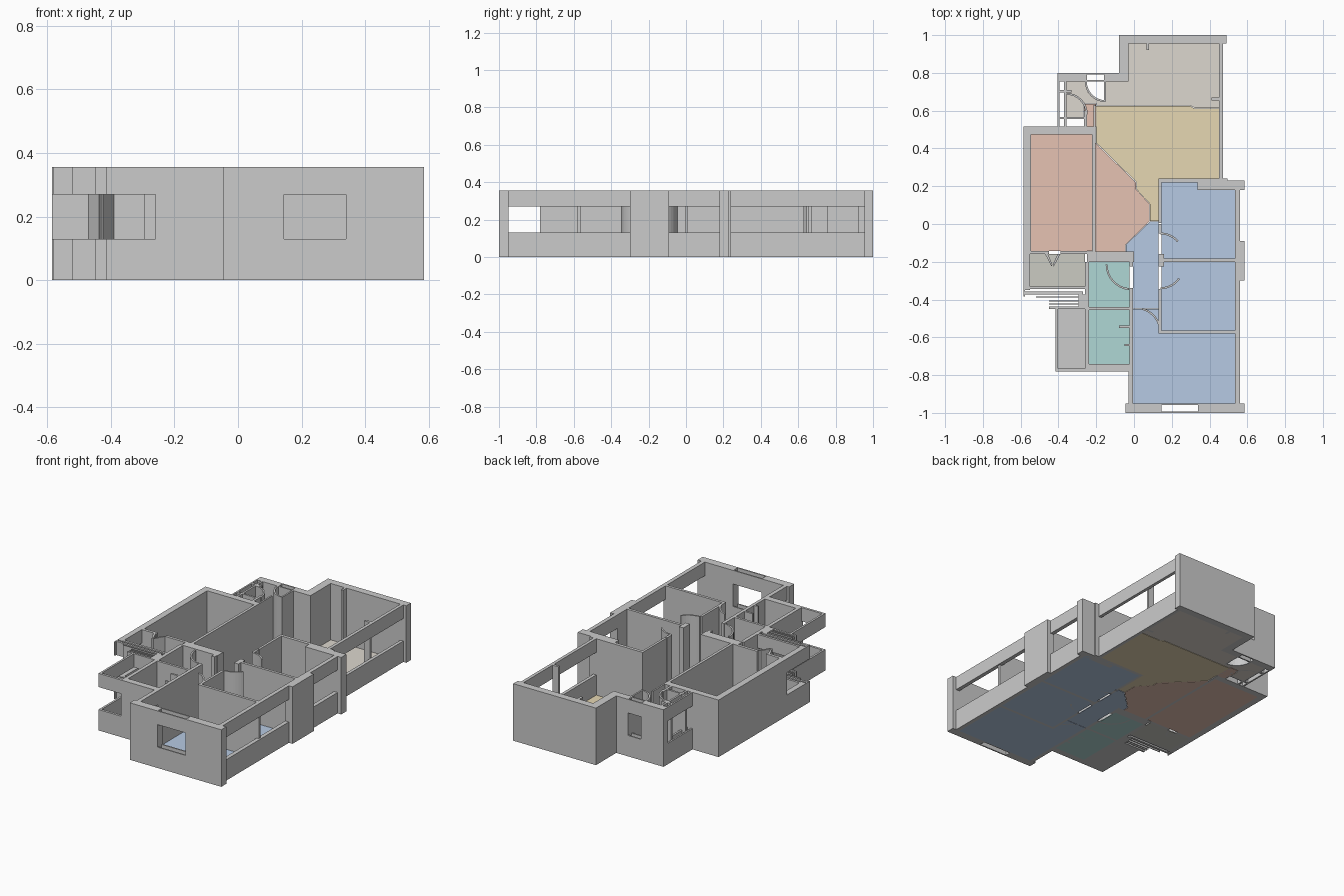
import bpy, bmesh, math

H, SILL, HEAD, FLOOR = 0.355, 0.13, 0.27, 0.004


def prism(name, pts, z0, z1, mat=None):
    bm = bmesh.new()
    face = bm.faces.new([bm.verts.new((x, y, z0)) for x, y in pts])
    top = bmesh.ops.extrude_face_region(bm, geom=[face])["geom"]
    bmesh.ops.translate(bm, vec=(0, 0, z1 - z0),
                        verts=[g for g in top if isinstance(g, bmesh.types.BMVert)])
    bmesh.ops.recalc_face_normals(bm, faces=bm.faces)
    me = bpy.data.meshes.new(name)
    bm.to_mesh(me)
    bm.free()
    ob = bpy.data.objects.new(name, me)
    bpy.context.collection.objects.link(ob)
    if mat:
        me.materials.append(mat)
    return ob


def rect(x0, x1, y0, y1):
    return [(x0, y0), (x1, y0), (x1, y1), (x0, y1)]


def wall(name, x0, x1, y0, y1, open_band=False):
    r = rect(x0, x1, y0, y1)
    if open_band:
        prism(name + "_sill", r, 0, SILL)
        prism(name + "_lintel", r, HEAD, H)
    else:
        prism(name, r, 0, H)


def window_wall(name, x0, x1, y0, y1, w0, w1, skin=0.008):
    # solid ends, hollow two-skin panels above and below the opening
    wall(name + "_left", x0, w0, y0, y1)
    wall(name + "_right", w1, x1, y0, y1)
    wall(name + "_outer", w0, w1, y0, y0 + skin, True)
    wall(name + "_inner", w0, w1, y1 - skin, y1, True)


def arc(name, cx, cy, r, a0, a1, t=0.01, n=8):
    # thin curved wall marking a door swing
    ang = [math.radians(a0 + (a1 - a0) * i / n) for i in range(n + 1)]
    pts = [(cx + r * math.cos(a), cy + r * math.sin(a)) for a in ang]
    pts += [(cx + (r - t) * math.cos(a), cy + (r - t) * math.sin(a)) for a in reversed(ang)]
    prism(name, pts, 0, H)


def material(name, rgb):
    m = bpy.data.materials.new(name)
    m.diffuse_color = (*rgb, 1)
    return m


# Outer walls, back rooms
wall("back_wall", -0.08, 0.49, 0.955, 1.0)
wall("back_left_wall", -0.08, -0.03, 0.755, 0.955)
window_wall("entry_wall", -0.405, -0.08, 0.755, 0.80, -0.25, -0.16)
wall("back_right_wall", 0.45, 0.47, 0.24, 0.955, True)
wall("back_stub", 0.065, 0.08, 0.92, 0.955)
wall("right_stub", 0.41, 0.45, 0.655, 0.67)
wall("step_wall_inner", 0.13, 0.335, 0.22, 0.24)
wall("step_wall_outer", 0.335, 0.585, 0.18, 0.23)
wall("step_wall_cap", 0.335, 0.495, 0.23, 0.24)

# Outer walls, front rooms
wall("right_wall_a", 0.535, 0.56, -0.09, 0.18, True)
wall("right_column", 0.535, 0.585, -0.30, -0.09)
wall("right_wall_b", 0.535, 0.56, -0.95, -0.30, True)
window_wall("front_wall", -0.045, 0.585, -1.0, -0.95, 0.145, 0.34)
wall("front_left_wall_open", -0.03, -0.005, -0.95, -0.78, True)
wall("front_left_wall", -0.025, -0.005, -0.74, -0.34)
wall("bath_front_wall", -0.26, -0.005, -0.78, -0.74)
wall("bath_left_wall", -0.26, -0.238, -0.74, -0.20)

# Left room
wall("left_wall", -0.585, -0.545, -0.16, 0.515)
wall("left_back_wall", -0.545, -0.205, 0.475, 0.515)
wall("left_room_partition", -0.222, -0.205, -0.145, 0.475)
wall("left_room_front_a", -0.545, -0.45, -0.16, -0.142)
wall("left_room_front_b", -0.39, -0.25, -0.16, -0.142)
prism("balcony_door_a", [(-0.47, -0.16), (-0.455, -0.16), (-0.432, -0.215), (-0.437, -0.225)], 0, H)
prism("balcony_door_b", [(-0.405, -0.16), (-0.39, -0.16), (-0.425, -0.225), (-0.43, -0.215)], 0, H)
wall("hall_thick_wall", -0.25, 0.0, -0.20, -0.145)
wall("hall_end_wall", -0.025, -0.005, -0.225, -0.20)

# Balconies with open bands
wall("upper_balcony_left", -0.585, -0.55, -0.35, -0.16, True)
wall("upper_balcony_front", -0.55, -0.26, -0.345, -0.33, True)
wall("upper_balcony_rail_a", -0.585, -0.27, -0.372, -0.358, True)
wall("upper_balcony_corner", -0.585, -0.578, -0.385, -0.35, True)
for i, y in enumerate((-0.385, -0.405, -0.42)):
    wall(f"upper_balcony_rail_{i + 2}", -0.45 - 0.07 * (i == 0), -0.29, y - 0.005, y, True)
wall("balcony_post", -0.295, -0.26, -0.44, -0.372)
wall("lower_balcony_back", -0.45, -0.26, -0.45, -0.437, True)
wall("lower_balcony_left", -0.415, -0.402, -0.78, -0.45, True)
wall("lower_balcony_front", -0.402, -0.26, -0.78, -0.765, True)

# Interior partitions
wall("bath_divider", -0.238, -0.025, -0.455, -0.44)
wall("bed_partition_a", 0.13, 0.145, 0.005, 0.22)
wall("bed_partition_a2", 0.13, 0.145, -0.05, 0.0)
wall("bed_partition_b", 0.13, 0.145, -0.58, -0.345)
wall("bed_divider", 0.145, 0.545, -0.20, -0.183)
wall("bed_divider_end", 0.13, 0.16, -0.225, -0.16)
wall("bed_divider_front", 0.145, 0.55, -0.58, -0.563)
wall("bath_stub_a", -0.08, -0.025, -0.55, -0.538)
wall("bath_stub_b", -0.05, -0.025, -0.645, -0.635)

# Door swings
arc("bed_door_a", 0.14, -0.17, 0.125, 40, 90)
arc("bed_door_b", 0.14, -0.22, 0.125, 270, 325)
arc("bath_door", -0.015, -0.215, 0.135, 180, 265)
arc("front_room_door", 0.01, -0.575, 0.135, 10, 75)
arc("entry_door", -0.15, 0.755, 0.11, 180, 270)
wall("entry_door_leaf", -0.158, -0.148, 0.65, 0.755)
arc("closet_door", -0.36, 0.58, 0.115, 0, 90)

# Entry shaft and closet
wall("shaft_outer", -0.405, -0.395, 0.515, 0.755, True)
wall("shaft_inner", -0.37, -0.358, 0.515, 0.755, True)
wall("shaft_cross_a", -0.395, -0.33, 0.695, 0.71)
wall("shaft_cross_b", -0.395, -0.26, 0.555, 0.567)
wall("closet_side", -0.265, -0.25, 0.515, 0.60)
wall("entry_side", -0.215, -0.205, 0.515, 0.63)

# Coloured floors
orange = material("orange_floor", (0.79, 0.54, 0.45))
yellow = material("yellow_floor", (0.79, 0.68, 0.45))
blue = material("blue_floor", (0.47, 0.59, 0.77))
teal = material("teal_floor", (0.43, 0.68, 0.66))
beige = material("beige_floor", (0.72, 0.68, 0.62))
olive = material("olive_floor", (0.60, 0.60, 0.54))
grey = material("grey_floor", (0.52, 0.52, 0.52))
floors = [
    ("left_room_floor", rect(-0.545, -0.222, -0.142, 0.475), orange),
    ("passage_floor", [(-0.205, -0.145), (-0.045, -0.145), (-0.045, -0.11), (0.083, 0.015),
                       (0.083, 0.105), (0.01, 0.185), (0.01, 0.22), (-0.205, 0.43)], orange),
    ("entry_floor", rect(-0.265, -0.2, 0.515, 0.635), orange),
    ("living_floor", [(-0.2, 0.43), (0.012, 0.222), (0.012, 0.185), (0.085, 0.105), (0.085, 0.017),
                      (0.13, 0.017), (0.13, 0.24), (0.45, 0.24), (0.45, 0.612), (0.32, 0.612),
                      (0.295, 0.625), (-0.2, 0.625)], yellow),
    ("back_room_floor", [(-0.36, 0.567), (-0.267, 0.567), (-0.267, 0.637), (-0.198, 0.637),
                         (-0.198, 0.628), (0.295, 0.628), (0.32, 0.615), (0.45, 0.615),
                         (0.45, 0.955), (-0.03, 0.955), (-0.03, 0.755), (-0.15, 0.755),
                         (-0.15, 0.645), (-0.205, 0.66), (-0.245, 0.70), (-0.26, 0.755),
                         (-0.36, 0.755)], beige),
    ("hall_floor", [(-0.005, -0.448), (0.13, -0.448), (0.13, 0.013), (0.085, 0.013),
                    (-0.043, -0.11), (-0.043, -0.145), (-0.005, -0.145)], blue),
    ("front_room_floor", [(-0.005, -0.95), (0.535, -0.95), (0.535, -0.58), (0.13, -0.58),
                          (0.13, -0.45), (-0.005, -0.45)], blue),
    ("bed_a_floor", rect(0.145, 0.535, -0.183, 0.22), blue),
    ("bed_b_floor", rect(0.145, 0.535, -0.563, -0.20), blue),
    ("bath_a_floor", rect(-0.238, -0.025, -0.44, -0.20), teal),
    ("bath_b_floor", rect(-0.238, -0.025, -0.74, -0.455), teal),
    ("upper_balcony_floor", rect(-0.55, -0.26, -0.33, -0.16), olive),
    ("lower_balcony_floor", rect(-0.402, -0.26, -0.765, -0.45), grey),
]
for name, pts, mat in floors:
    prism(name, pts, 0, FLOOR, mat)
